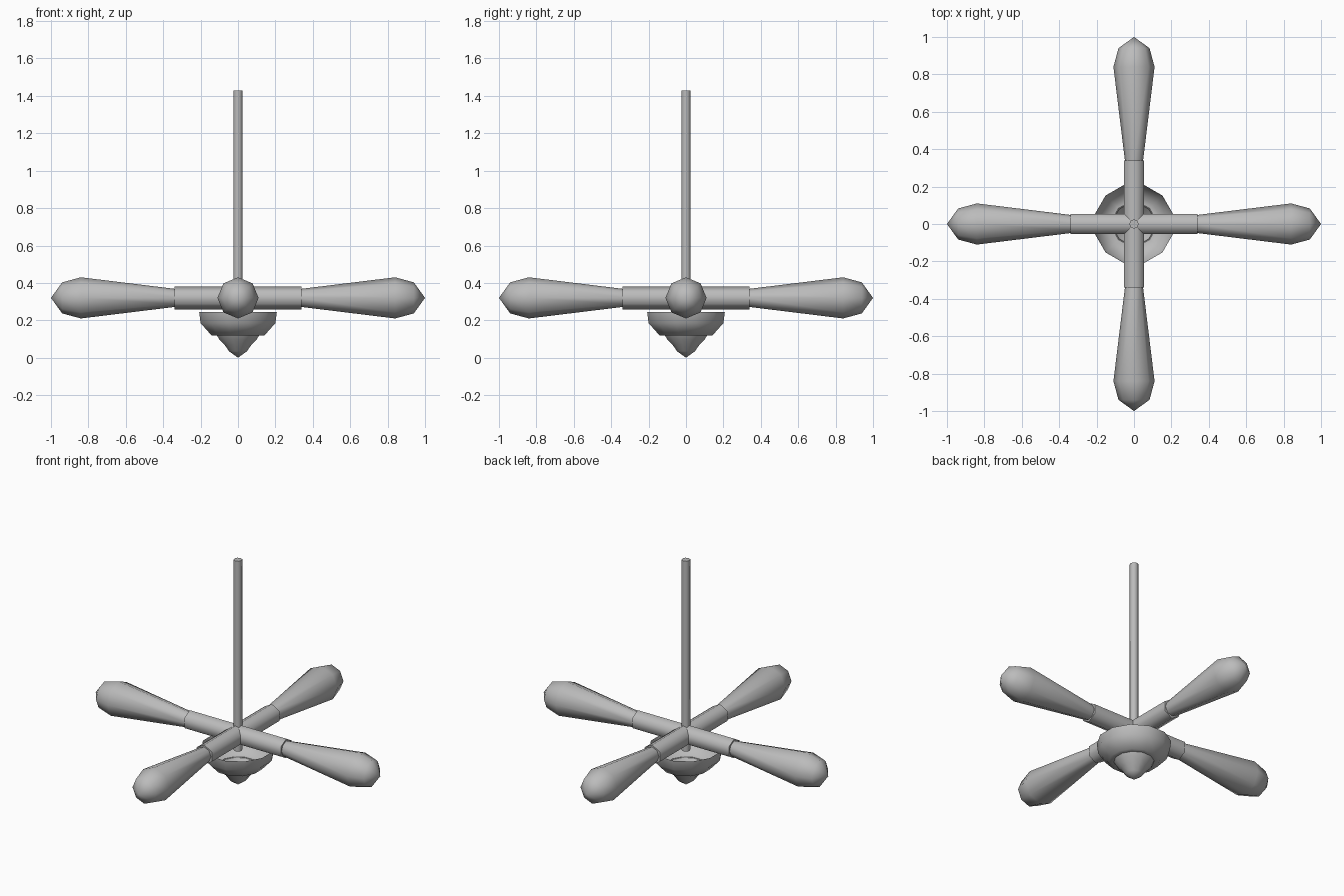
import bpy
import bmesh
from math import cos, sin, pi, radians
from mathutils import Matrix

cube = bpy.data.objects.get("Cube")
if cube:
    bpy.data.objects.remove(cube, do_unlink=True)

# One plain grey for the whole fixture
grey = bpy.data.materials.new("grey_metal")
grey.use_nodes = True
colour = (0.5, 0.5, 0.5, 1)
grey.diffuse_color = colour
grey.node_tree.nodes["Principled BSDF"].inputs["Base Color"].default_value = colour

HUB_Z = 0.32


def lathe(name, profile, sides, matrix=Matrix(), turn=0.0, smooth=60):
    """Revolve (radius, height) points about local z; radius 0 makes a tip."""
    bm = bmesh.new()
    rings = []
    for r, h in profile:
        if r == 0:
            rings.append([bm.verts.new((0, 0, h))] * sides)
        else:
            angles = [turn + 2 * pi * i / sides for i in range(sides)]
            rings.append([bm.verts.new((r * cos(a), r * sin(a), h)) for a in angles])
    for low, high in zip(rings, rings[1:]):
        for i in range(sides):
            j = (i + 1) % sides
            corners = dict.fromkeys((low[i], low[j], high[j], high[i]))
            bm.faces.new(list(corners))
    bmesh.ops.recalc_face_normals(bm, faces=bm.faces)
    bmesh.ops.transform(bm, matrix=matrix, verts=bm.verts)
    mesh = bpy.data.meshes.new(name)
    bm.to_mesh(mesh)
    bm.free()
    mesh.materials.append(grey)
    obj = bpy.data.objects.new(name, mesh)
    bpy.context.collection.objects.link(obj)
    bpy.ops.object.select_all(action="DESELECT")
    obj.select_set(True)
    bpy.context.view_layer.objects.active = obj
    bpy.ops.object.shade_smooth_by_angle(angle=radians(smooth))
    return obj


def outward(degrees):
    """Lay local z flat at hub height, pointing out at the given heading."""
    return (Matrix.Translation((0, 0, HUB_Z))
            @ Matrix.Rotation(radians(degrees), 4, "Z")
            @ Matrix.Rotation(radians(90), 4, "Y"))


# Hanging rod
lathe("hanging_rod", [(0, 0.22), (0.025, 0.22), (0.025, 1.43), (0, 1.43)], 8)

# Two crossed arms
for name, heading in (("cross_arm_side", 0), ("cross_arm_depth", 90)):
    lathe(name, [(0, -0.34), (0.062, -0.34), (0.062, 0.34), (0, 0.34)], 6,
          outward(heading), smooth=65)

# Four tapered shades with rounded ends
shade = [(0, 0.335), (0.048, 0.335), (0.11, 0.84), (0.083, 0.94), (0, 1.0)]
for name, heading in (("left", 0), ("back", 90), ("right", 180), ("front", 270)):
    lathe(name + "_shade", shade, 8, outward(heading))

# Open bowl with a bottom lip, and the hollow finial hanging under it
lathe("bowl", [(0.215, 0.245), (0.207, 0.185), (0.147, 0.12), (0.112, 0.12)],
      12, turn=pi / 12)
lathe("finial", [(0.118, 0.122), (0.105, 0.1), (0.075, 0.07), (0.05, 0.035), (0, 0)],
      12, turn=pi / 12)
